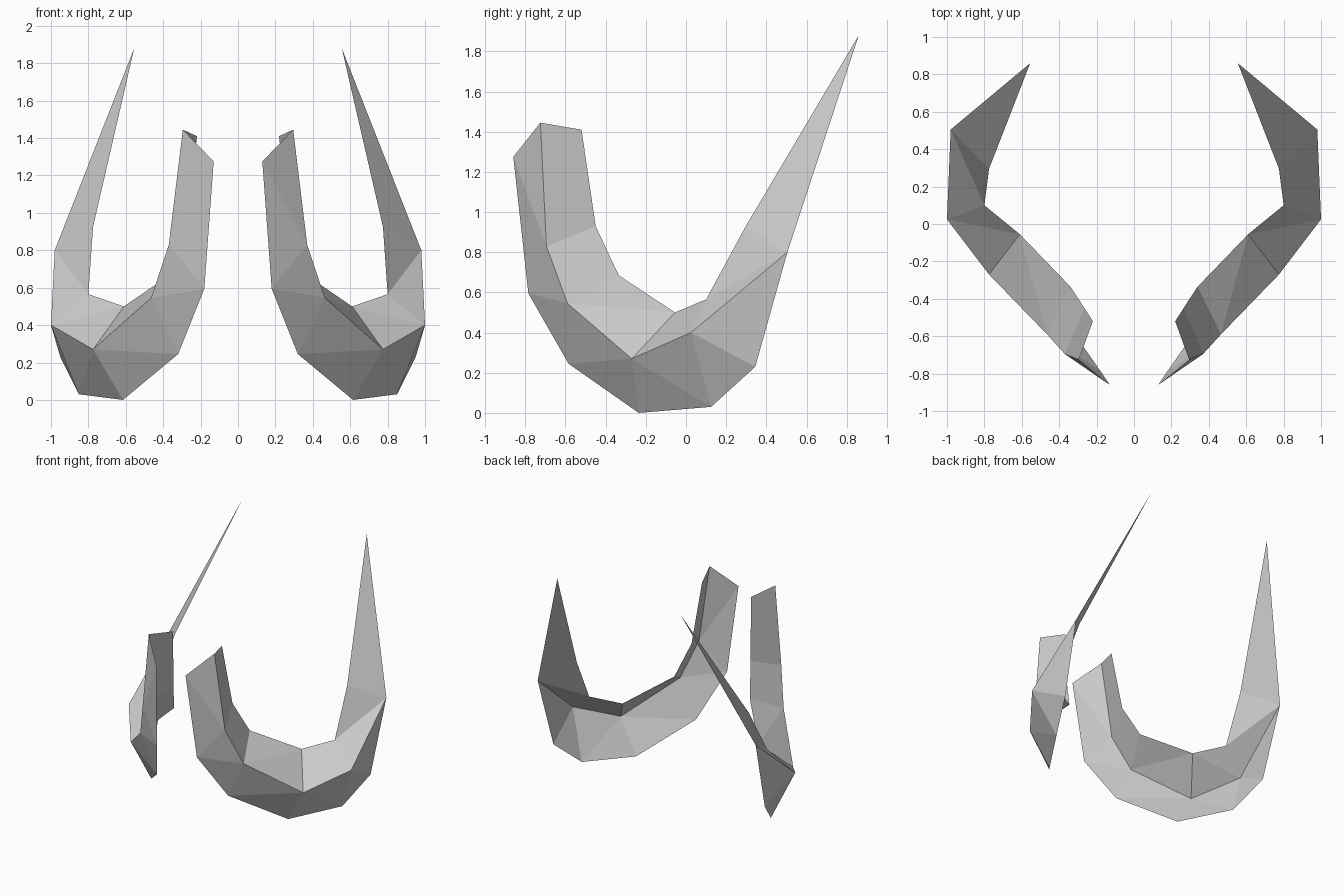
import bpy, bmesh

cube = bpy.data.objects.get("Cube")
if cube:
    bpy.data.objects.remove(cube, do_unlink=True)

# Single grey finish
grey = bpy.data.materials.new("light_grey")
grey.use_nodes = True
color = (0.6, 0.6, 0.6, 1)
grey.diffuse_color = color
grey.node_tree.nodes["Principled BSDF"].inputs["Base Color"].default_value = color

# Three edge lines running from the blunt front end to the rear spike
lower = [(.13, -.86, 1.275), (.18, -.785, .595), (.32, -.585, .245),
         (.615, -.235, 0), (.85, .125, .03), (.95, .345, .23)]
ridge = [(.295, -.725, 1.445), (.37, -.695, .83), (.465, -.59, .545),
         (.775, -.27, .27), (1, .025, .4), (.98, .505, .8)]
upper = [(.22, -.52, 1.41), (.265, -.45, .93), (.34, -.335, .685),
         (.61, -.055, .5), (.8, .1, .565), (.775, .295, .925)]
spike_tip = (.555, .86, 1.88)

bm = bmesh.new()
low, mid, top = ([bm.verts.new(p) for p in line] for line in (lower, ridge, upper))
tip = bm.verts.new(spike_tip)


def band(a, b, folds):
    """Join two edge lines; '/' folds from a[i] to b[i+1], '\\' the other way."""
    for i, fold in enumerate(folds):
        if fold == "/":
            bm.faces.new((a[i], a[i + 1], b[i + 1]))
            bm.faces.new((a[i], b[i + 1], b[i]))
        else:
            bm.faces.new((a[i], a[i + 1], b[i]))
            bm.faces.new((a[i + 1], b[i + 1], b[i]))


band(low, mid, "///\\\\")
band(mid, top, "\\\\/\\\\")
bm.faces.new((mid[-1], tip, top[-1]))

mesh = bpy.data.meshes.new("curved_horns")
bm.to_mesh(mesh)
bm.free()
mesh.materials.append(grey)

# Open shell on the left, mirrored to the right
horns = bpy.data.objects.new("curved_horns", mesh)
bpy.context.collection.objects.link(horns)
mirror = horns.modifiers.new("mirror", "MIRROR")
mirror.use_axis[0] = True
mirror.use_mirror_merge = False
